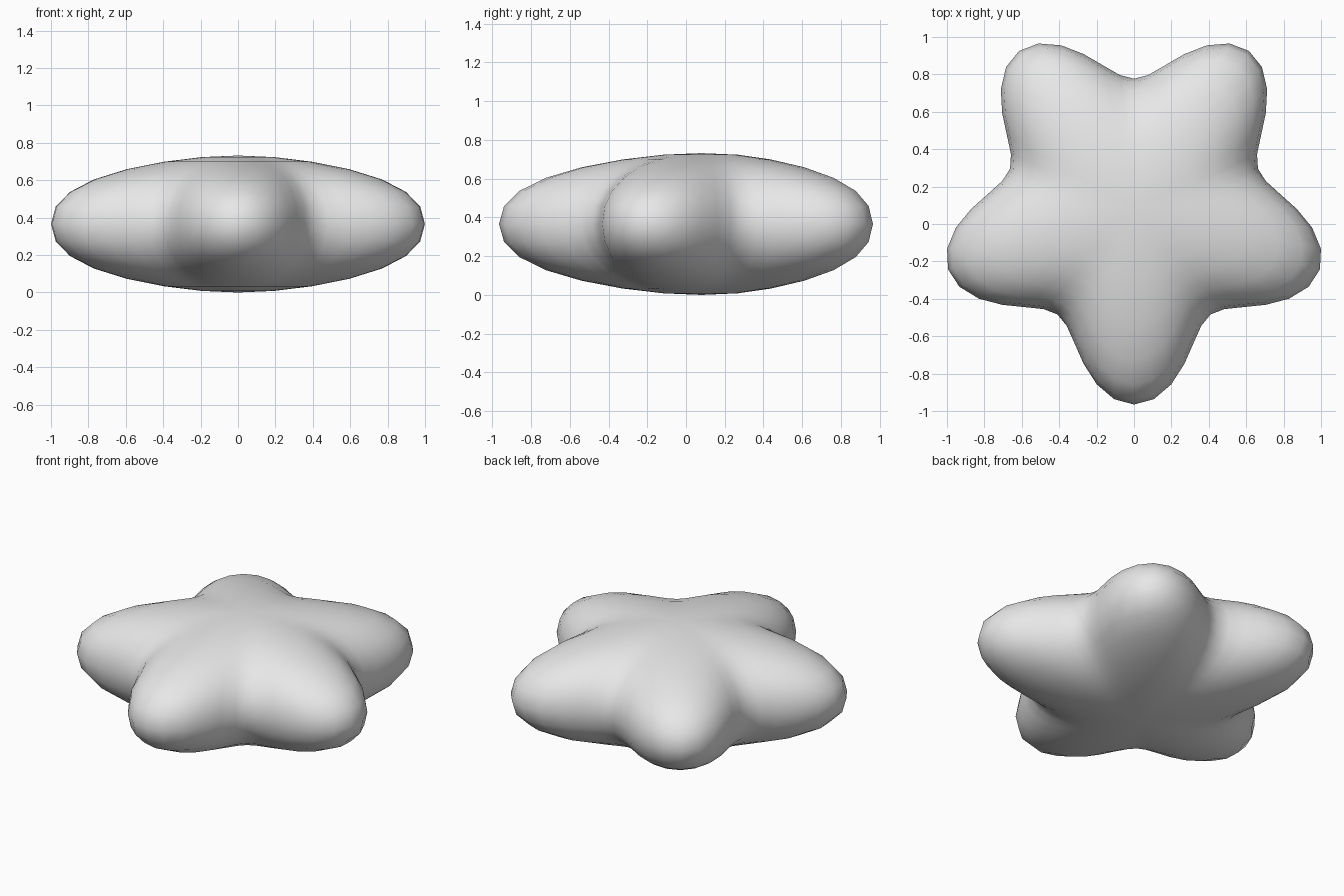
import bpy, bmesh, math

if "Cube" in bpy.data.objects:
    bpy.data.objects.remove(bpy.data.objects["Cube"])

SEGS, RINGS = 60, 14
MEAN, WAVE = 0.871, 0.2      # mean radius and arm strength of the five-armed outline
HALF_H, CENTRE_Y = 0.366, 0.08

# Puffy star: a flattened sphere whose radius swells five times around,
# the swelling fading out towards the smooth top and bottom
bm = bmesh.new()
bottom = bm.verts.new((0, CENTRE_Y, 0))
rings = []
for i in range(1, RINGS):
    lat = -math.pi / 2 + math.pi * i / RINGS
    s = math.sin(lat)
    z = HALF_H * (1 + math.copysign(abs(s) ** 0.91, s))
    wave = WAVE * (1 - abs(s) ** 5)
    ring = []
    for j in range(SEGS):
        a = -math.pi / 2 + 2 * math.pi * j / SEGS
        r = MEAN * math.cos(lat) * (1 + wave * math.cos(5 * (a + math.pi / 2)))
        ring.append(bm.verts.new((r * math.cos(a), CENTRE_Y + r * math.sin(a), z)))
    rings.append(ring)
top = bm.verts.new((0, CENTRE_Y, 2 * HALF_H))

# Skin between the rings and close both poles
for j in range(SEGS):
    k = (j + 1) % SEGS
    bm.faces.new((bottom, rings[0][k], rings[0][j]))
    bm.faces.new((top, rings[-1][j], rings[-1][k]))
    for lo, hi in zip(rings, rings[1:]):
        bm.faces.new((lo[j], lo[k], hi[k], hi[j]))
for f in bm.faces:
    f.smooth = True
bmesh.ops.recalc_face_normals(bm, faces=bm.faces)

mesh = bpy.data.meshes.new("puffy_star")
bm.to_mesh(mesh)
bm.free()
star = bpy.data.objects.new("puffy_star", mesh)
bpy.context.collection.objects.link(star)

# Plain light grey
mat = bpy.data.materials.new("light grey")
mat.diffuse_color = (0.8, 0.8, 0.8, 1)
mat.use_nodes = True
mat.node_tree.nodes["Principled BSDF"].inputs["Base Color"].default_value = mat.diffuse_color
mesh.materials.append(mat)
